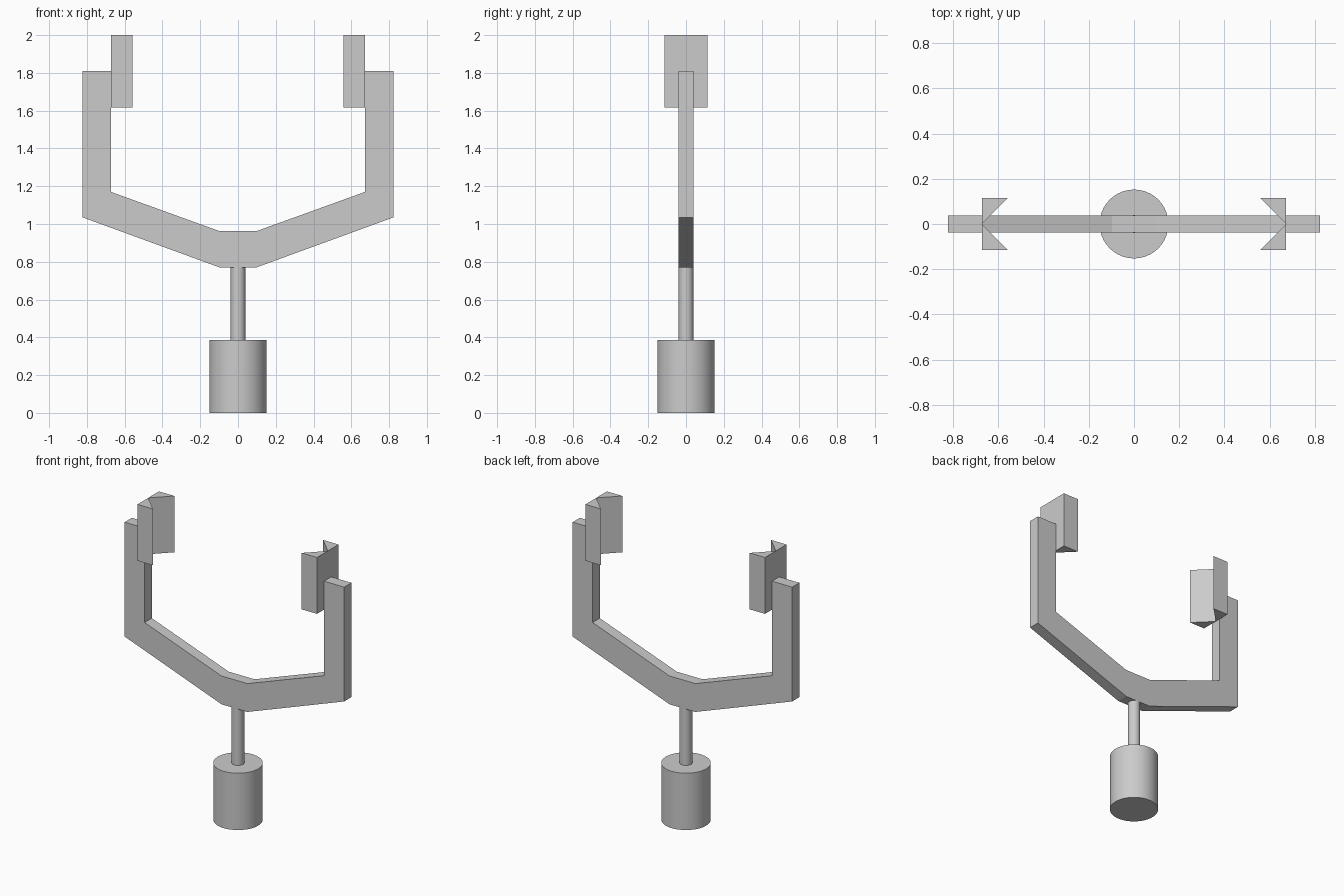
import bpy, bmesh, math
from mathutils import Vector

cube = bpy.data.objects.get("Cube")
if cube:
    bpy.data.objects.remove(cube, do_unlink=True)

# Single grey finish
GREY = (0.6, 0.6, 0.6, 1)
mat = bpy.data.materials.new("plain_grey")
mat.use_nodes = True
mat.diffuse_color = GREY
mat.node_tree.nodes["Principled BSDF"].inputs["Base Color"].default_value = GREY


def prism(name, outlines, shift):
    """Extrude closed outlines along a vector into one solid object."""
    bm = bmesh.new()
    for outline in outlines:
        face = bm.faces.new([bm.verts.new(p) for p in outline])
        out = bmesh.ops.extrude_face_region(bm, geom=[face], use_keep_orig=True)
        moved = [v for v in out["geom"] if isinstance(v, bmesh.types.BMVert)]
        bmesh.ops.translate(bm, verts=moved, vec=Vector(shift))
    bmesh.ops.recalc_face_normals(bm, faces=bm.faces[:])
    mesh = bpy.data.meshes.new(name)
    bm.to_mesh(mesh)
    bm.free()
    mesh.materials.append(mat)
    obj = bpy.data.objects.new(name, mesh)
    bpy.context.collection.objects.link(obj)
    return obj


def cylinder(name, radius, bottom, top):
    bpy.ops.mesh.primitive_cylinder_add(vertices=64, radius=radius, depth=top - bottom,
                                        location=(0, 0, (bottom + top) / 2))
    obj = bpy.context.object
    obj.name = name
    obj.data.materials.append(mat)
    bpy.ops.object.shade_smooth_by_angle(angle=math.radians(30))


# Base and stem
cylinder("base", 0.152, 0, 0.385)
cylinder("stem", 0.039, 0.385, 0.775)

# Forked yoke: half outline mirrored into a closed profile
half = [(0.097, 0.77), (0.823, 1.035), (0.823, 1.81), (0.673, 1.81), (0.673, 1.17), (0.097, 0.962)]
profile = half + [(-x, z) for x, z in reversed(half)]
T = 0.0385
prism("yoke", [[(x, -T, z) for x, z in profile]], (0, 2 * T, 0))

# Notched grips: two wedges meeting at the arm face
for name, side in (("left_grip", 1), ("right_grip", -1)):
    wedges = [[(side * 0.673, 0, 1.618), (side * 0.673, w, 1.618), (side * 0.558, w, 1.618)]
              for w in (0.115, -0.115)]
    prism(name, wedges, (0, 0, 0.382))
